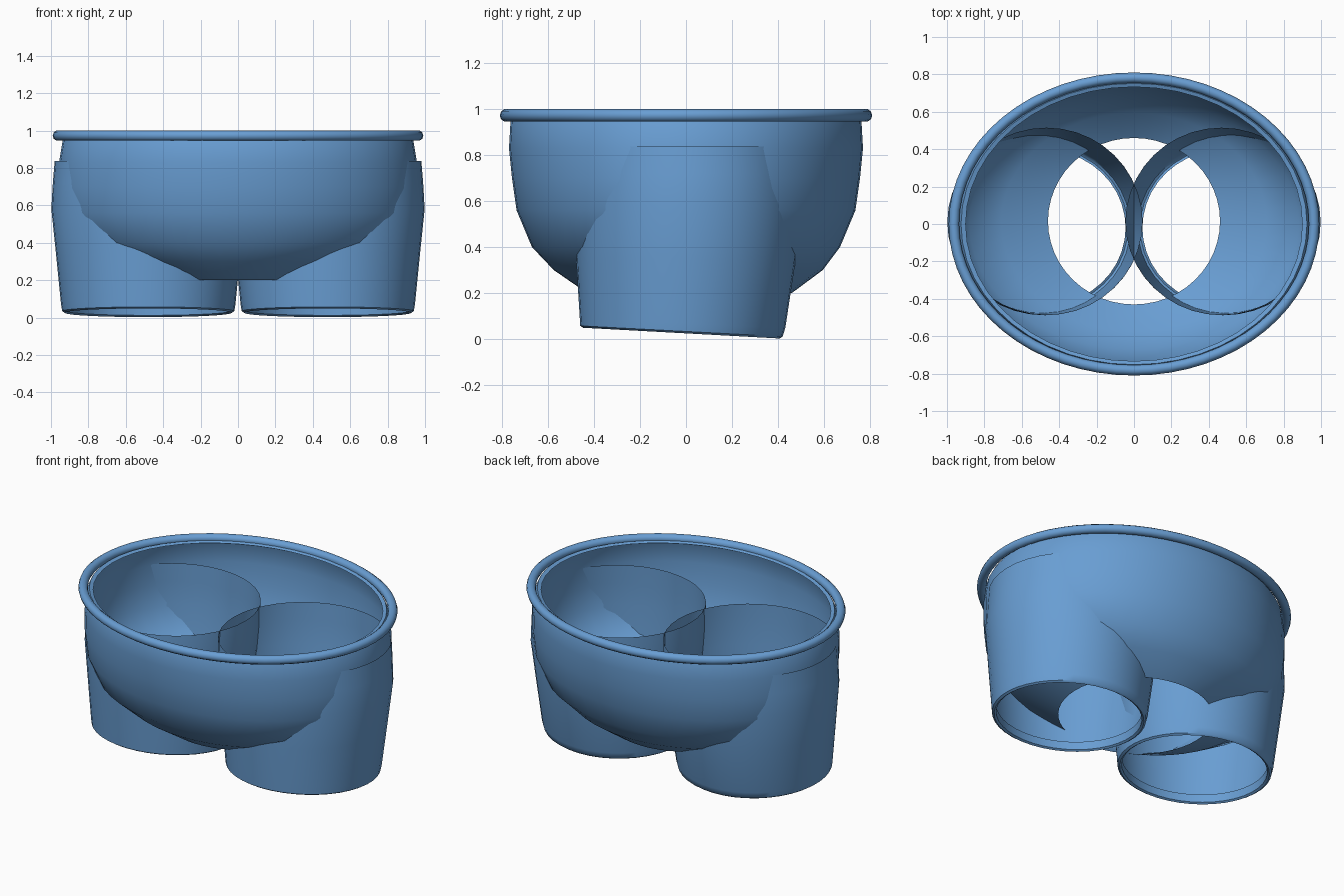
import bpy, bmesh, math

if "Cube" in bpy.data.objects:
    bpy.data.objects.remove(bpy.data.objects["Cube"])

blue = bpy.data.materials.new("cloth blue")
blue.diffuse_color = (0.14, 0.34, 0.65, 1)
blue.use_nodes = True
blue.node_tree.nodes["Principled BSDF"].inputs["Base Color"].default_value = blue.diffuse_color


def loft(name, rings, segs, closed=False, shear=None):
    """Skin stacked ellipses given as (cx, cy, z, rx, ry)."""
    bm = bmesh.new()
    loops = []
    for i, (cx, cy, z, rx, ry) in enumerate(rings):
        loop = []
        for k in range(segs):
            a = 2 * math.pi * k / segs
            x, y = cx + rx * math.cos(a), cy + ry * math.sin(a)
            loop.append(bm.verts.new((x, y, z + (shear(y, z) if shear else 0))))
        loops.append(loop)
    pairs = list(zip(loops, loops[1:]))
    if closed:
        pairs.append((loops[-1], loops[0]))
    for lo, hi in pairs:
        for k in range(segs):
            n = (k + 1) % segs
            bm.faces.new((lo[k], lo[n], hi[n], hi[k]))
    me = bpy.data.meshes.new(name)
    bm.to_mesh(me)
    bm.free()
    me.materials.append(blue)
    ob = bpy.data.objects.new(name, me)
    bpy.context.collection.objects.link(ob)
    bpy.ops.object.select_all(action='DESELECT')
    bpy.context.view_layer.objects.active = ob
    ob.select_set(True)
    bpy.ops.object.shade_smooth_by_angle(angle=math.radians(40))
    return ob


# Hip bowl: open at the bottom, turned in slightly under the waistband
loft("hip_bowl", [
    (0, 0.015, 0.20, 0.46, 0.445),
    (0, 0.01, 0.30, 0.71, 0.585),
    (0, 0, 0.40, 0.88, 0.67),
    (0, 0, 0.56, 0.95, 0.737),
    (0, 0, 0.70, 0.96, 0.757),
    (0, 0, 0.83, 0.957, 0.77),
    (0, 0, 0.95, 0.937, 0.763),
    (0, 0, 0.972, 0.925, 0.752),
    (0, 0, 0.965, 0.90, 0.733),
], 48)

# Waistband: rounded elliptical ring
band = []
for i in range(10):
    a = 2 * math.pi * i / 10
    d = 0.028 * math.cos(a)
    band.append((0, 0, 0.973 + 0.028 * math.sin(a), 0.963 + d, 0.782 + d))
loft("waistband", band, 64, closed=True)


# Hem plane drops towards the back, fading out higher up the leg
def hem_slope(y, z):
    return (0.022 - 0.055 * y) * max(0, 1 - z / 0.35)


# Trouser legs: open tubes with a small hem folded inside
for side, label in ((-1, "left"), (1, "right")):
    loft(label + "_leg", [
        (side * 0.48, -0.02, 0.07, 0.435, 0.415),
        (side * 0.48, -0.02, 0.012, 0.435, 0.415),
        (side * 0.48, -0.02, 0.003, 0.447, 0.428),
        (side * 0.48, -0.02, 0.012, 0.460, 0.440),
        (side * 0.48, -0.015, 0.05, 0.466, 0.447),
        (side * 0.48, 0.00, 0.35, 0.494, 0.478),
        (side * 0.48, 0.01, 0.58, 0.518, 0.498),
        (side * 0.472, 0.012, 0.72, 0.518, 0.50),
        (side * 0.468, 0.015, 0.838, 0.512, 0.50),
    ], 40, shear=hem_slope)
